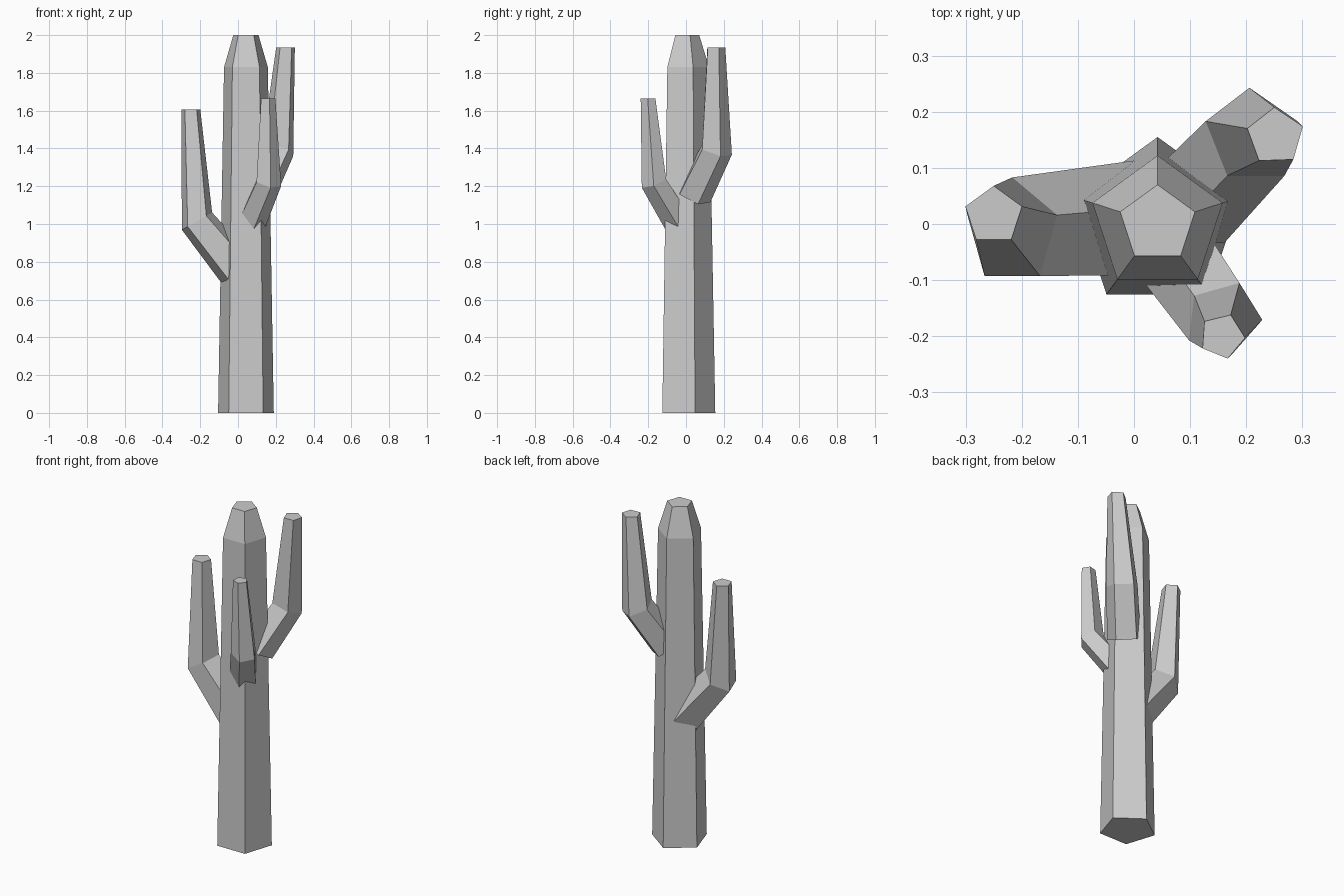
import bpy
import bmesh
from math import sin, cos, tau, radians
from mathutils import Vector

SIDES = 5

if "Cube" in bpy.data.objects:
    bpy.data.objects.remove(bpy.data.objects["Cube"], do_unlink=True)

# One plain grey for the whole plant
grey = bpy.data.materials.new("plain grey")
grey.use_nodes = True
colour = (0.6, 0.6, 0.6, 1)
grey.diffuse_color = colour
grey.node_tree.nodes["Principled BSDF"].inputs["Base Color"].default_value = colour


def loft(name, sections, spin=90, heading=0):
    """Join pentagon sections (centre, radius, lean away from vertical) into a capped tube."""
    h = radians(heading)
    bm = bmesh.new()
    rings = []
    for centre, radius, lean in sections:
        t = radians(lean)
        normal = Vector((sin(t) * cos(h), sin(t) * sin(h), cos(t)))
        turn = Vector((0, 0, 1)).rotation_difference(normal)
        ring = []
        for i in range(SIDES):
            a = radians(spin) + tau * i / SIDES
            point = turn @ Vector((radius * cos(a), radius * sin(a), 0))
            ring.append(bm.verts.new(Vector(centre) + point))
        rings.append(ring)
    for low, high in zip(rings, rings[1:]):
        for i in range(SIDES):
            j = (i + 1) % SIDES
            bm.faces.new((low[i], low[j], high[j], high[i]))
    bm.faces.new(rings[0][::-1])
    bm.faces.new(rings[-1])
    bmesh.ops.recalc_face_normals(bm, faces=bm.faces)
    mesh = bpy.data.meshes.new(name)
    bm.to_mesh(mesh)
    bm.free()
    mesh.materials.append(grey)
    obj = bpy.data.objects.new(name, mesh)
    bpy.context.collection.objects.link(obj)
    return obj


# Tapered trunk with a narrowed tip
loft("trunk", [((0.042, 0, 0), 0.155, 0),
               ((0.042, 0, 1.83), 0.122, 0),
               ((0.042, 0, 2), 0.07, 0)])

# Arms: root inside the trunk, elbow, tip
loft("right_arm", [((0, 0, 0.75), 0.113, 38),
                   ((-0.217, -0.014, 1.015), 0.097, 30),
                   ((-0.25, 0.015, 1.605), 0.053, 0)], heading=180)

loft("back_left_arm", [((0.1, 0.04, 1.15), 0.096, 32),
                       ((0.212, 0.156, 1.39), 0.09, 22),
                       ((0.252, 0.156, 1.935), 0.052, 0)], spin=92, heading=45)

loft("front_left_arm", [((0.065, -0.035, 1.0), 0.08, 37),
                        ((0.159, -0.169, 1.22), 0.072, 24),
                        ((0.157, -0.2, 1.665), 0.041, 0)], spin=68, heading=-56)
